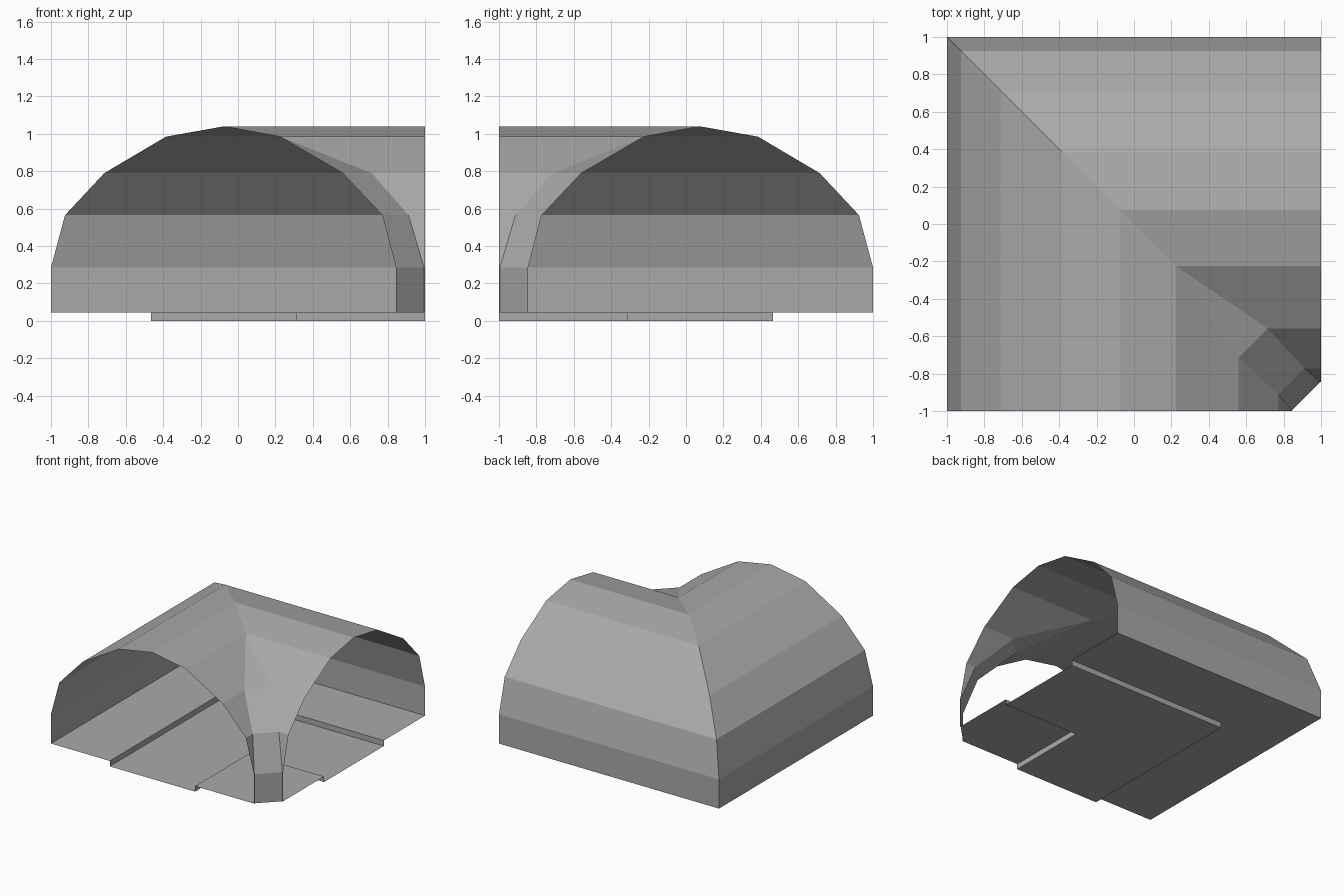
import bpy
import bmesh

cube = bpy.data.objects.get("Cube")
if cube:
    bpy.data.objects.remove(cube, do_unlink=True)

# One stone grey for everything
GREY = (0.40, 0.40, 0.40, 1.0)
stone = bpy.data.materials.new("stone_grey")
stone.use_nodes = True
stone.diffuse_color = GREY
bsdf = next(n for n in stone.node_tree.nodes if n.type == 'BSDF_PRINCIPLED')
bsdf.inputs["Base Color"].default_value = GREY


def corner_sweep(name, profile):
    """Sweep (offset, height, turn) rows around a mitred right-angle bend.

    Where turn is greater than offset, the inside of the bend is chamfered.
    """
    bm = bmesh.new()
    rows = []
    for a, z, turn in profile:
        start = bm.verts.new((a, -1, z))
        bend_in = bm.verts.new((a, -turn, z))
        bend_out = bend_in if turn == a else bm.verts.new((turn, -a, z))
        end = bm.verts.new((1, -a, z))
        rows.append((start, bend_in, bend_out, end))
    for low, high in zip(rows, rows[1:]):
        for c in range(3):
            ring = list(dict.fromkeys((low[c], high[c], high[c + 1], low[c + 1])))
            if len(ring) > 2:
                bm.faces.new(ring)
    mesh = bpy.data.meshes.new(name)
    bm.to_mesh(mesh)
    bm.free()
    mesh.materials.append(stone)
    obj = bpy.data.objects.new(name, mesh)
    bpy.context.collection.objects.link(obj)
    return obj


FLOOR = 0.045

# Vaulted shell: outer wall, over the ridge, down to the chamfered pillar
corner_sweep("tunnel_vault", [
    (-1, FLOOR, -1),
    (-1, 0.285, -1),
    (-0.925, 0.565, -0.925),
    (-0.715, 0.79, -0.715),
    (-0.385, 0.985, -0.385),
    (-0.075, 1.04, -0.075),
    (0.225, 0.985, 0.225),
    (0.56, 0.79, 0.715),
    (0.772, 0.565, 0.912),
    (0.845, 0.285, 0.995),
    (0.845, FLOOR, 0.995),
])

# Floor with a sunken path following the bend
corner_sweep("tunnel_floor", [
    (-1, FLOOR, -1),
    (-0.465, FLOOR, -0.465),
    (-0.465, 0, -0.465),
    (0.31, 0, 0.31),
    (0.31, FLOOR, 0.31),
    (0.845, FLOOR, 0.995),
])
